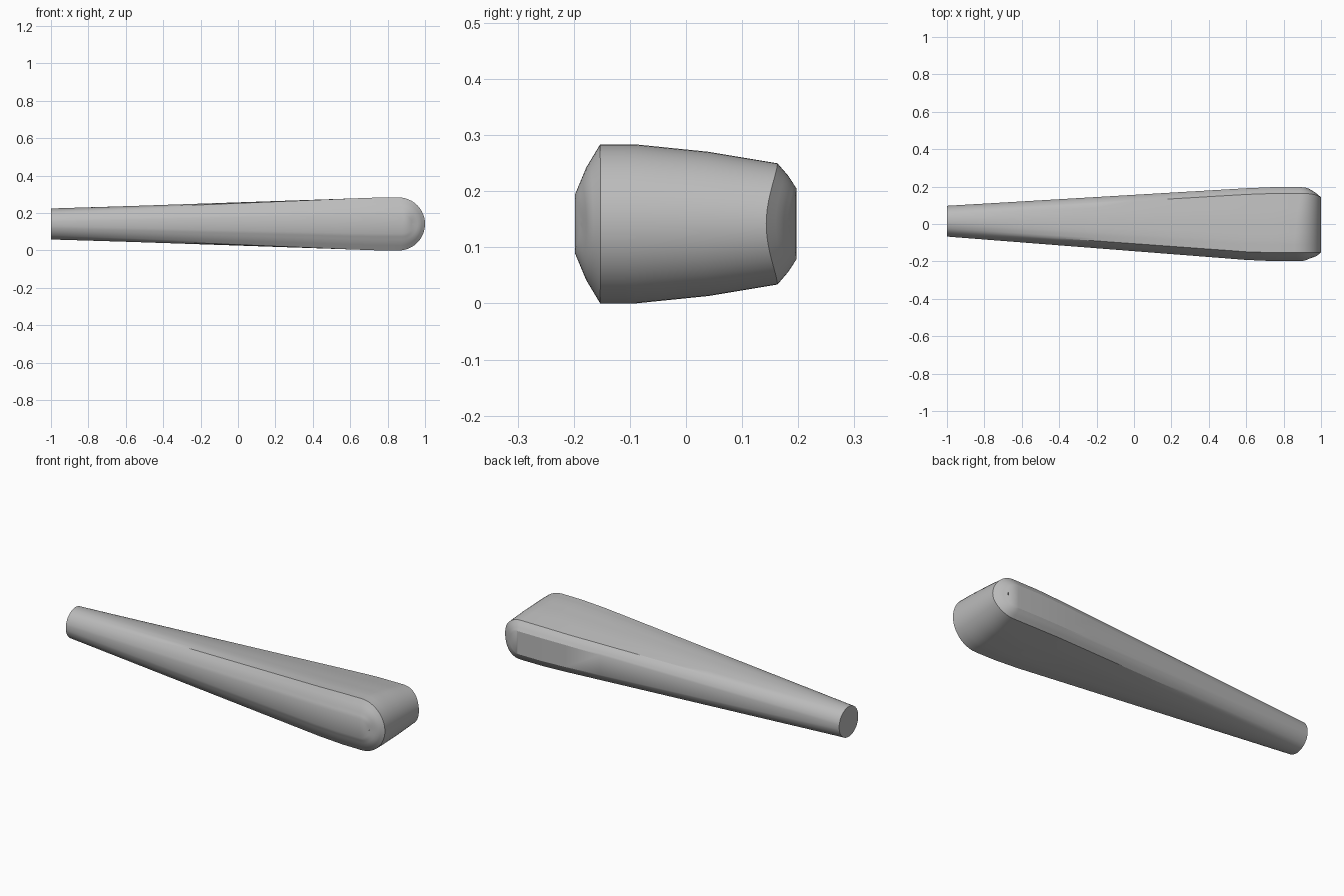
import bpy, bmesh, math

cube = bpy.data.objects.get("Cube")
if cube:
    bpy.data.objects.remove(cube)

grey = bpy.data.materials.new("plain grey")
grey.use_nodes = True
GREY = (0.5, 0.5, 0.5, 1)
grey.diffuse_color = GREY
grey.node_tree.nodes["Principled BSDF"].inputs["Base Color"].default_value = GREY

MID_Z, GRIP_Y, GRIP_R = 0.1417, 0.015, 0.083

# Head section, front to back: y, half height, x of the tip, y at the tip
SECTION = [
    (-0.198, 0.052, 0.93, -0.188),
    (-0.178, 0.100, 0.975, -0.172),
    (-0.153, 0.1417, 1.0, -0.152),
    (-0.090, 0.1417, 1.0, -0.09),
    (0.040, 0.1285, 1.0, 0.03),
    (0.163, 0.108, 1.0, 0.143),
    (0.182, 0.086, 0.97, 0.168),
    (0.197, 0.063, 0.94, 0.186),
]
SUB = 3       # extra lines between section points
ARC = 24      # steps round the blunt end


def resample(points):
    out = []
    for a, b in zip(points, points[1:]):
        out += [[p + (q - p) * i / SUB for p, q in zip(a, b)] for i in range(SUB)]
    return out + [points[-1]]


def upper_run(y, h, tip, angle):
    """Line from the round grip up to the start of the blunt end."""
    gy = GRIP_Y - GRIP_R * math.cos(angle)
    gh = GRIP_R * math.sin(angle)
    sy, sh = y * 0.97, h * 0.96
    run = []
    for i in range(9):
        t = i / 8
        run.append((-1 + 1.6 * t, gy + (sy - gy) * t, gh + (sh - gh) * t))
    run.append((0.74, y, h * 0.995))
    return run


def stringer(y, h, tip, tip_y, angle):
    """U-shaped line: along the top, round the end, back underneath."""
    run = upper_run(y, h, tip, angle)
    line = list(run)
    for i in range(ARC + 1):
        a = math.pi * i / ARC
        s = math.sin(a)
        line.append((tip - h + h * s, y + (tip_y - y) * s ** 3, h * math.cos(a)))
    line += [(x, yy, -z) for x, yy, z in reversed(run)]
    return line


bm = bmesh.new()
section = resample(SECTION)
first = math.radians(8)
rows = []
for k, (y, h, tip, tip_y) in enumerate(section):
    angle = first + (math.pi - 2 * first) * k / (len(section) - 1)
    rows.append([bm.verts.new((x, yy, z + MID_Z))
                 for x, yy, z in stringer(y, h, tip, tip_y, angle)])

# Skin between neighbouring lines
for a, b in zip(rows, rows[1:]):
    for i in range(len(a) - 1):
        bm.faces.new((a[i], a[i + 1], b[i + 1], b[i]))

# Flat front and back strips, bridging top to bottom
for row in (rows[0], rows[-1]):
    n = len(row)
    for i in range(n // 2 - 1):
        bm.faces.new((row[i], row[i + 1], row[n - 2 - i], row[n - 1 - i])
                     if n - 2 - i != i + 1 else
                     (row[i], row[i + 1], row[n - 1 - i]))

# Round grip end
bm.faces.new([r[0] for r in rows] + [r[-1] for r in reversed(rows)])
bmesh.ops.recalc_face_normals(bm, faces=bm.faces)

mesh = bpy.data.meshes.new("tapered_handle")
bm.to_mesh(mesh)
bm.free()
mesh.materials.append(grey)
handle = bpy.data.objects.new("tapered_handle", mesh)
bpy.context.collection.objects.link(handle)

bpy.ops.object.select_all(action='DESELECT')
handle.select_set(True)
bpy.context.view_layer.objects.active = handle
bpy.ops.object.shade_smooth_by_angle(angle=math.radians(30))
